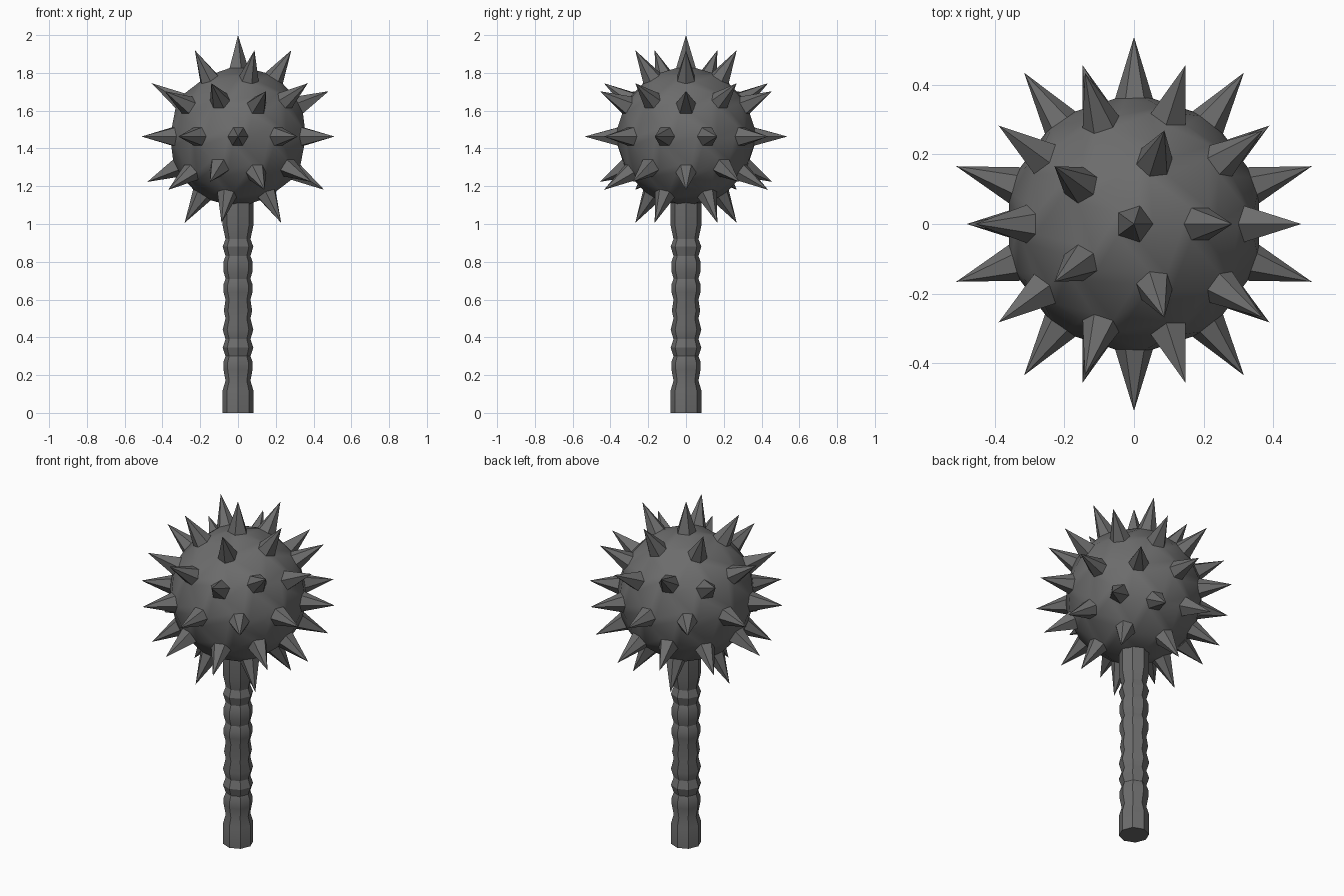
import bpy, bmesh, math
from mathutils import Vector

cube = bpy.data.objects.get("Cube")
if cube:
    bpy.data.objects.remove(cube, do_unlink=True)

# Single dark iron colour
iron = bpy.data.materials.new("dark_iron")
iron.use_nodes = True
colour = (0.15, 0.15, 0.15, 1)
iron.diffuse_color = colour
iron.node_tree.nodes["Principled BSDF"].inputs["Base Color"].default_value = colour


def finish(bm, name, z=0.0):
    """Turn a bmesh into a shaded, coloured object."""
    bmesh.ops.recalc_face_normals(bm, faces=bm.faces)
    mesh = bpy.data.meshes.new(name)
    bm.to_mesh(mesh)
    bm.free()
    mesh.materials.append(iron)
    obj = bpy.data.objects.new(name, mesh)
    obj.location.z = z
    bpy.context.collection.objects.link(obj)
    bpy.ops.object.select_all(action='DESELECT')
    obj.select_set(True)
    bpy.context.view_layer.objects.active = obj
    bpy.ops.object.shade_smooth_by_angle(angle=math.radians(30))
    return obj


# Spiked head: every corner of a ball is cut off and drawn out to a point
BALL_RADIUS, TIP_RADIUS, HEAD_Z = 0.378, 0.537, 1.463
bm = bmesh.new()
bmesh.ops.create_icosphere(bm, subdivisions=2, radius=BALL_RADIUS)
corners = [v.co.normalized() for v in bm.verts]
bmesh.ops.bevel(bm, geom=bm.verts[:], offset=0.057, offset_type='OFFSET',
                segments=1, profile=0.5, affect='VERTICES')


def is_spike_base(face):
    direction = face.calc_center_median().normalized()
    at_corner = any(direction.dot(c) > 0.998 for c in corners)
    return at_corner and direction.z > -0.98  # the handle takes the lowest one


bases = [f for f in bm.faces if is_spike_base(f)]
tips = bmesh.ops.poke(bm, faces=bases)["verts"]
for tip in tips:
    direction = max(corners, key=lambda c: c.dot(tip.co))
    tip.co = direction * TIP_RADIUS
finish(bm, "spiked_head", HEAD_Z)

# Handle: an eight-sided lathe of ridges and necks
WIDE, NECK, SIDES = 0.081, 0.066, 8
profile = [(0, WIDE), (0.12, WIDE), (0.17, NECK), (0.23, 0.077), (0.27, 0.077),
           (0.3, NECK), (0.345, WIDE), (0.39, NECK), (0.44, WIDE),
           (0.5, NECK), (0.54, 0.075), (0.6, NECK), (0.64, 0.077),
           (0.68, 0.077), (0.71, NECK), (0.75, 0.077), (0.8, 0.077),
           (0.83, NECK), (0.88, WIDE), (0.92, NECK), (0.99, WIDE), (1.13, WIDE)]
bm = bmesh.new()
rings = []
for z, r in profile:
    angles = [math.tau * i / SIDES for i in range(SIDES)]
    rings.append([bm.verts.new((r * math.cos(a), r * math.sin(a), z)) for a in angles])
for low, high in zip(rings, rings[1:]):
    for i in range(SIDES):
        j = (i + 1) % SIDES
        bm.faces.new((low[i], low[j], high[j], high[i]))
bm.faces.new(rings[0])
bm.faces.new(rings[-1])
finish(bm, "handle")
